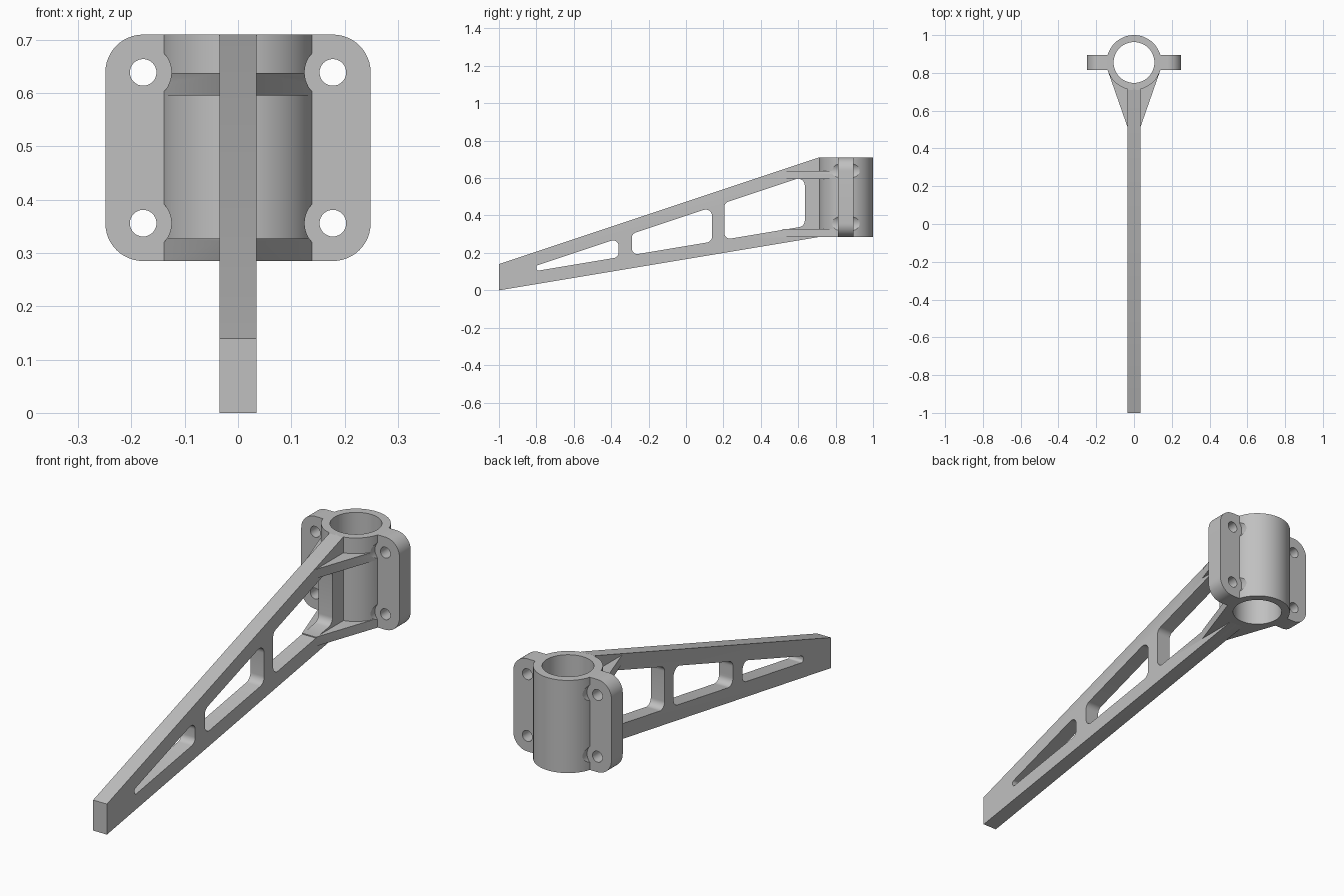
import bpy, bmesh, math
from mathutils import Vector

if "Cube" in bpy.data.objects:
    bpy.data.objects.remove(bpy.data.objects["Cube"])

grey = bpy.data.materials.new("light_grey_metal")
grey.diffuse_color = (0.53, 0.53, 0.53, 1)
grey.use_nodes = True
grey.node_tree.nodes["Principled BSDF"].inputs["Base Color"].default_value = grey.diffuse_color

HUB_Y, Z0, Z1 = 0.855, 0.285, 0.71


def rounded(points, radii, steps=8):
    """Fillet each corner of a convex outline."""
    out = []
    n = len(points)
    for i, r in enumerate(radii):
        p = Vector(points[i])
        a = (Vector(points[i - 1]) - p).normalized()
        b = (Vector(points[(i + 1) % n]) - p).normalized()
        half = a.angle(b) / 2
        centre = p + (a + b).normalized() * (r / math.sin(half))
        s = p + a * (r / math.tan(half)) - centre
        e = p + b * (r / math.tan(half)) - centre
        sweep = s.angle(e)
        for k in range(steps + 1):
            t = k / steps
            out.append(centre + (s * math.sin((1 - t) * sweep)
                                 + e * math.sin(t * sweep)) / math.sin(sweep))
    return out


def circle(cu, cv, r, n):
    return [(cu + r * math.cos(2 * math.pi * i / n),
             cv + r * math.sin(2 * math.pi * i / n)) for i in range(n)]


def prism(name, outline, axis, lo, hi):
    """Extrude a 2D outline along x (yz), y (xz) or z (xy)."""
    place = {"x": lambda u, v, w: (w, u, v),
             "y": lambda u, v, w: (u, w, v),
             "z": lambda u, v, w: (u, v, w)}[axis]
    bm = bmesh.new()
    low = [bm.verts.new(place(u, v, lo)) for u, v in outline]
    high = [bm.verts.new(place(u, v, hi)) for u, v in outline]
    bm.faces.new(low)
    bm.faces.new(high)
    for i in range(len(low)):
        j = (i + 1) % len(low)
        bm.faces.new((low[i], low[j], high[j], high[i]))
    bmesh.ops.recalc_face_normals(bm, faces=bm.faces)
    me = bpy.data.meshes.new(name)
    bm.to_mesh(me)
    bm.free()
    me.materials.append(grey)
    ob = bpy.data.objects.new(name, me)
    bpy.context.collection.objects.link(ob)
    return ob


def combine(target, tool, operation):
    mod = target.modifiers.new(operation.lower(), "BOOLEAN")
    mod.operation, mod.solver, mod.object = operation, "EXACT", tool
    bpy.context.view_layer.objects.active = target
    bpy.ops.object.modifier_apply(modifier=mod.name)
    bpy.data.objects.remove(tool)


def top_edge(y):
    return 0.14 + (y + 1) / 3


def bottom_edge(y):
    return (y + 1) / 6


# Tapered arm with three rounded windows
bracket = prism("bracket", [(-1, 0), (0.71, Z0), (0.74, Z0), (0.74, Z1),
                            (0.71, Z1), (-1, 0.14)], "x", -0.035, 0.035)
for y0, y1, r0, r1 in ((-0.80, -0.36, 0.012, 0.03),
                       (-0.29, 0.14, 0.03, 0.035),
                       (0.205, 0.635, 0.03, 0.035)):
    corners = [(y0, bottom_edge(y0) + 0.07), (y1, bottom_edge(y1) + 0.07),
               (y1, top_edge(y1) - 0.075), (y0, top_edge(y0) - 0.075)]
    combine(bracket, prism("window", rounded(corners, (r0, r1, r1, r0)),
                           "x", -0.1, 0.1), "DIFFERENCE")

# Two flat gussets spreading from the arm to the hub
for z in (Z0, 0.596):
    outline = [(-0.035, 0.515), (0.035, 0.515), (0.137, 0.807), (-0.137, 0.807)]
    combine(bracket, prism("gusset", outline, "z", z, z + 0.042), "UNION")

# Round hub
combine(bracket, prism("hub", circle(0, HUB_Y, 0.145, 96), "z", Z0, Z1), "UNION")

# Bolt head clearance, cut before the flange plate is added
bolts = [(x, z) for x in (-0.178, 0.178) for z in (0.356, 0.639)]
for x, z in bolts:
    combine(bracket, prism("clearance", circle(x, z, 0.053, 48), "y", 0.5, 1.2),
            "DIFFERENCE")

# Rounded flange plate through the hub
plate = [(-0.249, Z0), (0.249, Z0), (0.249, Z1), (-0.249, Z1)]
combine(bracket, prism("flange", rounded(plate, [0.071] * 4, 12), "y",
                       HUB_Y - 0.041, HUB_Y + 0.041), "UNION")

# Bolt holes and main bore
for x, z in bolts:
    combine(bracket, prism("bolt_hole", circle(x, z, 0.025, 32), "y", 0.5, 1.2),
            "DIFFERENCE")
combine(bracket, prism("bore", circle(0, HUB_Y, 0.108, 96), "z", 0, 1), "DIFFERENCE")

# Smooth round surfaces, keep machined edges sharp
bpy.ops.object.select_all(action="DESELECT")
bracket.select_set(True)
bpy.context.view_layer.objects.active = bracket
bpy.ops.object.shade_smooth_by_angle(angle=math.radians(25))
